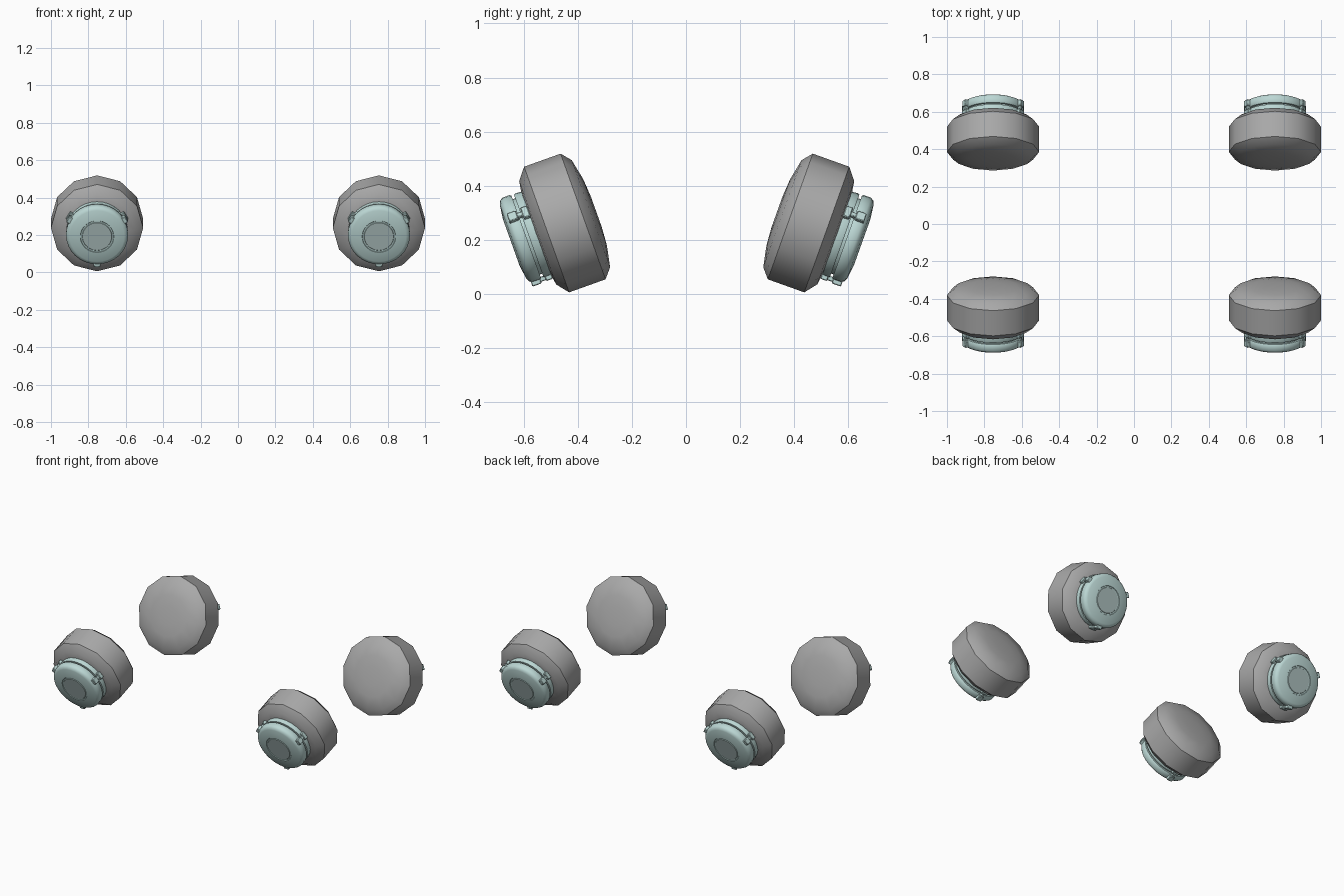
import bpy, bmesh, math
from mathutils import Matrix, Vector

if "Cube" in bpy.data.objects:
    bpy.data.objects.remove(bpy.data.objects["Cube"], do_unlink=True)


def material(name, rgb):
    m = bpy.data.materials.new(name)
    m.use_nodes = True
    m.diffuse_color = (*rgb, 1)
    m.node_tree.nodes["Principled BSDF"].inputs["Base Color"].default_value = (*rgb, 1)
    return m


GREY = material("drum_grey", (0.40, 0.40, 0.40))
TEAL = material("pale_teal", (0.50, 0.68, 0.66))
DISC = material("dull_teal", (0.42, 0.53, 0.52))


def finish(bm, name, place, mats, angle):
    bmesh.ops.recalc_face_normals(bm, faces=bm.faces)
    me = bpy.data.meshes.new(name)
    bm.to_mesh(me)
    bm.free()
    ob = bpy.data.objects.new(name, me)
    bpy.context.collection.objects.link(ob)
    ob.matrix_world = place
    for m in mats:
        me.materials.append(m)
    bpy.ops.object.select_all(action='DESELECT')
    ob.select_set(True)
    bpy.context.view_layer.objects.active = ob
    bpy.ops.object.shade_smooth_by_angle(angle=math.radians(angle))
    return ob


def lathe(profile, sides):
    """Closed solid turned about local z from (radius, height) pairs."""
    bm = bmesh.new()
    rings = []
    for r, h in profile:
        rings.append([bm.verts.new((r * math.cos(t), r * math.sin(t), h))
                      for t in (2 * math.pi * i / sides for i in range(sides))])
    for low, high in zip(rings, rings[1:]):
        for i in range(sides):
            j = (i + 1) % sides
            bm.faces.new((low[i], low[j], high[j], high[i]))
    bm.faces.new(rings[0][::-1])
    bm.faces.new(rings[-1])
    return bm


def block(bm, size, centre, turn):
    mat = turn @ Matrix.Translation(centre) @ Matrix.Diagonal((*size, 1))
    bmesh.ops.create_cube(bm, size=1, matrix=mat)


# Local z points outward along each wheel's axis, local y points up
DRUM = [(0.06, -0.195), (0.13, -0.19), (0.21, -0.174), (0.2465, -0.143),
        (0.2465, 0), (0.203, 0.035), (0.14, 0.045)]
HUB = [(0.145, 0.02), (0.145, 0.034), (0.163, 0.036), (0.165, 0.064),
       (0.162, 0.07), (0.148, 0.07), (0.148, 0.08), (0.162, 0.08),
       (0.166, 0.086), (0.166, 0.114), (0.158, 0.126), (0.145, 0.132),
       (0.09, 0.139), (0.088, 0.136), (0.080, 0.136), (0.078, 0.139)]


def wheel(tag, x, y, spin):
    tilt = Matrix.Rotation(math.radians(90 + 19.7), 4, 'X')
    place = Matrix.Translation((x, y, 0.2385)) @ Matrix.Rotation(spin, 4, 'Z') @ tilt

    finish(lathe(DRUM, 12), tag + "_drum", place, [GREY], 36)

    bm = lathe(HUB, 32)
    bm.faces.ensure_lookup_table()
    bm.faces[-1].material_index = 1
    finish(bm, tag + "_hub", place, [TEAL, DISC], 36)

    # Three clamps bridging the two hub rings
    bm = bmesh.new()
    for deg in (30, 150, 270):
        turn = Matrix.Rotation(math.radians(deg), 4, 'Z')
        block(bm, (0.03, 0.036, 0.036), Vector((0.166, 0, 0.102)), turn)
        block(bm, (0.028, 0.046, 0.026), Vector((0.165, 0, 0.052)), turn)
        block(bm, (0.018, 0.018, 0.06), Vector((0.166, 0, 0.074)), turn)
    clips = finish(bm, tag + "_clamps", place, [TEAL], 30)
    bev = clips.modifiers.new("soft_edges", 'BEVEL')
    bev.width = 0.003
    bev.segments = 1


for side, x in (("left", 0.7535), ("right", -0.7535)):
    wheel("front_" + side, x, -0.515, 0)
    wheel("back_" + side, x, 0.52, math.pi)
